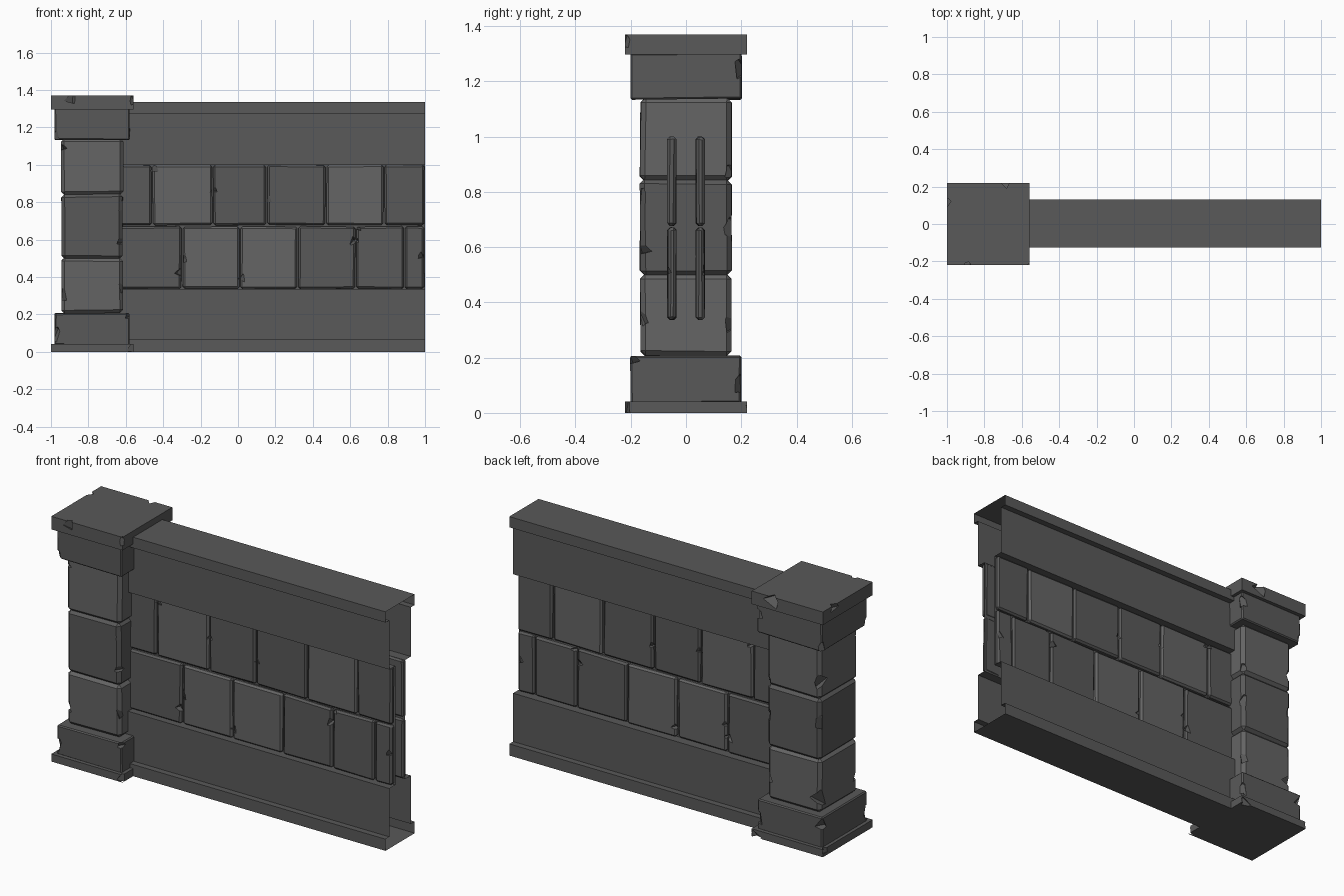
import bpy, bmesh, random
from mathutils import Vector, Matrix, Euler

if "Cube" in bpy.data.objects:
    bpy.data.objects.remove(bpy.data.objects["Cube"])

random.seed(4)
PX = -0.78      # pillar centre in x
WY = 0.003      # wall centre in y

# Dark stone and a slightly lighter stone
STONES = []
for label, g in (("dark_stone", 0.1), ("lighter_stone", 0.128)):
    mat = bpy.data.materials.new(label)
    mat.diffuse_color = (g, g, g, 1)
    mat.use_nodes = True
    mat.node_tree.nodes["Principled BSDF"].inputs["Base Color"].default_value = mat.diffuse_color
    STONES.append(mat)


def finish(bm, name):
    bmesh.ops.recalc_face_normals(bm, faces=bm.faces)
    me = bpy.data.meshes.new(name)
    bm.to_mesh(me)
    bm.free()
    for mat in STONES:
        me.materials.append(mat)
    ob = bpy.data.objects.new(name, me)
    bpy.context.collection.objects.link(ob)
    return ob


def add_block(bm, lo, hi, bevel, jitter=0.0, light=False):
    """Bevelled stone block, with slightly uneven corners."""
    lo, hi = Vector(lo), Vector(hi)
    part = bmesh.new()
    bmesh.ops.create_cube(part, size=1)
    for v in part.verts:
        v.co = (lo + hi) / 2 + v.co * (hi - lo)
        v.co += Vector([random.uniform(-jitter, jitter) for _ in range(3)])
    if bevel:
        bmesh.ops.bevel(part, geom=part.edges[:], offset=bevel, segments=1,
                        affect='EDGES', profile=0.5)
    for f in part.faces:
        f.material_index = int(light)
    tmp = bpy.data.meshes.new("tmp")
    part.to_mesh(tmp)
    part.free()
    bm.from_mesh(tmp)
    bpy.data.meshes.remove(tmp)


def chip(ob, spots):
    """Cut small angular notches: each spot is x, y, z, size."""
    bm = bmesh.new()
    for x, y, z, s in spots:
        rot = Euler([random.uniform(-0.5, 0.5) for _ in range(3)]).to_matrix().to_4x4()
        bmesh.ops.create_cone(bm, cap_ends=True, segments=4, radius1=s * 1.25, radius2=s * 0.3,
                              depth=s * 1.7, matrix=Matrix.Translation((x, y, z)) @ rot)
    cutter = finish(bm, "chip_cutter")
    mod = ob.modifiers.new("chips", 'BOOLEAN')
    mod.operation, mod.solver, mod.object = 'DIFFERENCE', 'EXACT', cutter
    dg = bpy.context.evaluated_depsgraph_get()
    me = bpy.data.meshes.new_from_object(ob.evaluated_get(dg))
    ob.modifiers.clear()
    ob.data = me
    bpy.data.objects.remove(cutter)


# Wall shell: stepped profile swept along x, open at the end
half = [(0.129, 0), (0.129, 0.065), (0.095, 0.065), (0.095, 0.335), (0.042, 0.335),
        (0.042, 1.0), (0.095, 1.0), (0.095, 1.275), (0.129, 1.275), (0.129, 1.335)]
profile = half + [(-y, z) for y, z in reversed(half)]
bm = bmesh.new()
rings = [[bm.verts.new((x, y + WY, z)) for y, z in profile] for x in (PX, 1.0)]
for i in range(len(profile)):
    j = (i + 1) % len(profile)
    bm.faces.new((rings[0][i], rings[0][j], rings[1][j], rings[1][i]))
finish(bm, "wall_shell")

# Brick courses, same joints on the front and the back: heights, joints, lighter bricks
courses = [((0.338, 0.670), (-0.70, -0.30, 0.01, 0.32, 0.63, 0.89, 1.0), (1, 2)),
           ((0.678, 0.999), (-0.70, -0.46, -0.135, 0.155, 0.47, 0.78, 1.0), (1, 4))]
brick_chips = [(-0.31, 0.43, .025), (-0.29, 0.5, .02), (0.02, 0.4, .02), (0.62, 0.6, .025),
               (0.64, 0.67, .02), (-0.13, 0.87, .02), (0.16, 0.82, .02), (0.98, 0.52, .02),
               (-0.45, 0.99, .025)]
for side, name in ((-1, "front_bricks"), (1, "back_bricks")):
    bm = bmesh.new()
    for (z0, z1), xs, pale in courses:
        for k, (a, b) in enumerate(zip(xs, xs[1:])):
            y0, y1 = sorted((side * 0.036, side * 0.067))
            add_block(bm, (a + 0.004, y0, z0), (min(b - 0.004, 0.995), y1, z1),
                      0.010, 0.0025, k in pale)
    ob = finish(bm, name)
    chip(ob, [(x, side * 0.07, z, s) for x, z, s in brick_chips])

# Pillar blocks: name, bottom, top, half width, bevel, chips relative to the pillar axis
pillar = [
    ("pillar_foot", 0.0, 0.042, 0.22, 0.0,
     [(0.22, -0.22, 0.03, .03), (-0.22, 0.2, 0.04, .025), (0.2, 0.22, 0.01, .03)]),
    ("pillar_base", 0.035, 0.207, 0.20, 0.006,
     [(0.2, 0.2, 0.11, .035), (-0.2, -0.2, 0.1, .04), (0.2, -0.2, 0.2, .025),
      (-0.2, 0.2, 0.17, .035)]),
    ("shaft_lower", 0.205, 0.503, 0.165, 0.018,
     [(-0.165, -0.165, 0.31, .035), (0.165, 0.165, 0.33, .035), (-0.165, 0.165, 0.3, .05),
      (0.165, -0.165, 0.35, .03)]),
    ("shaft_middle", 0.497, 0.845, 0.165, 0.018,
     [(0.165, 0.165, 0.68, .035), (0.165, -0.165, 0.6, .03), (-0.165, 0.165, 0.72, .04),
      (0.165, -0.165, 0.79, .03)]),
    ("shaft_upper", 0.839, 1.14, 0.165, 0.018,
     [(0.165, 0.165, 0.87, .035), (-0.165, 0.165, 0.95, .045), (-0.165, -0.165, 1.1, .025)]),
    ("pillar_neck", 1.135, 1.30, 0.20, 0.006,
     [(0.2, 0.2, 1.25, .035), (-0.2, -0.2, 1.15, .035), (-0.2, 0.2, 1.16, .03)]),
    ("pillar_cap", 1.297, 1.37, 0.22, 0.0,
     [(-0.11, -0.22, 1.36, .03), (0.09, 0.23, 1.36, .045), (0.22, -0.22, 1.35, .025),
      (-0.22, 0.12, 1.37, .03)]),
]
for name, z0, z1, w, bevel, spots in pillar:
    bm = bmesh.new()
    add_block(bm, (PX - w, -w, z0), (PX + w, w, z1), bevel, 0.003 if bevel else 0.0,
              name in ("shaft_lower", "shaft_upper"))
    ob = finish(bm, name)
    chip(ob, [(PX + x, y, z, s) for x, y, z, s in spots])
